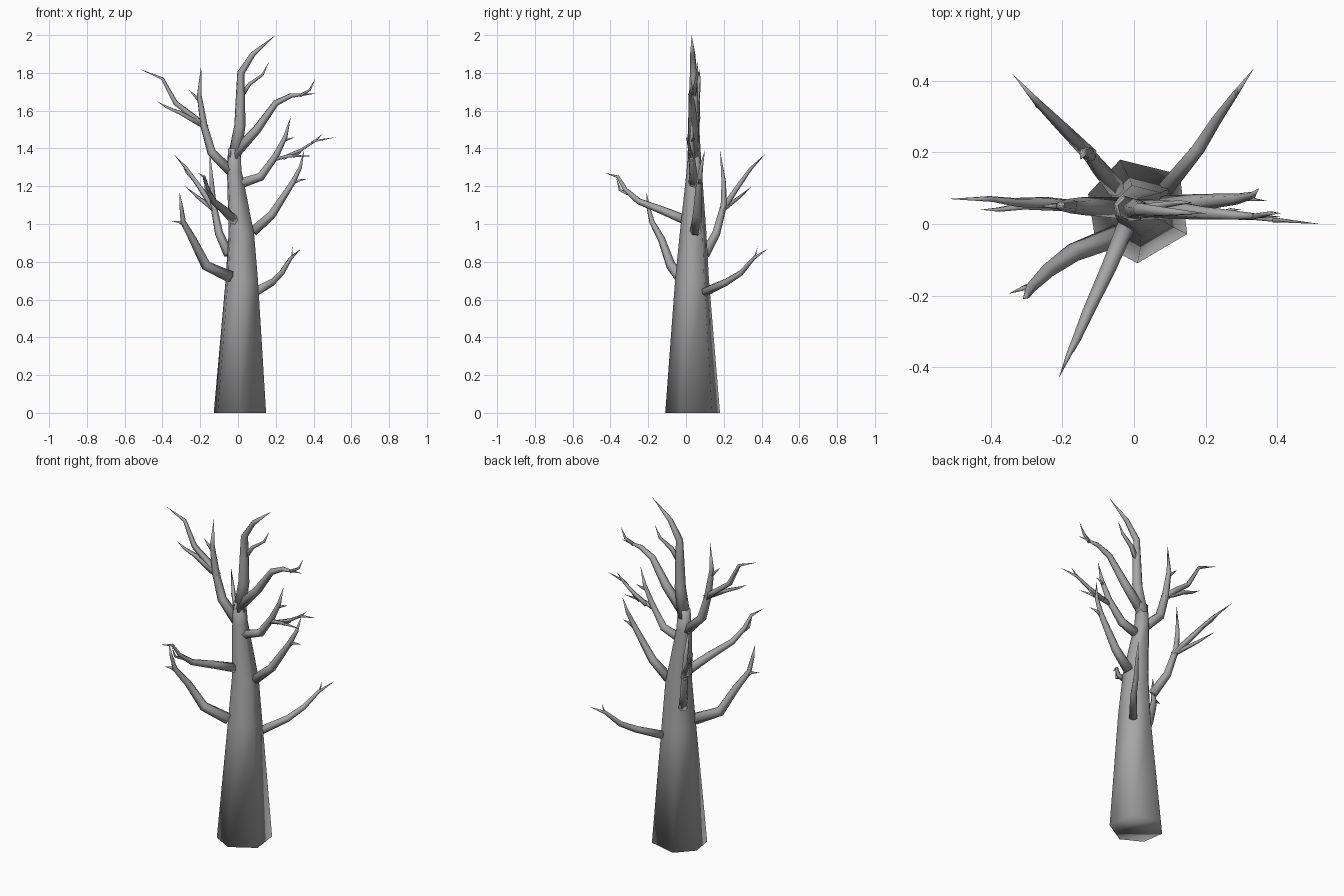
import bpy
import bmesh
from math import cos, sin, radians
from mathutils import Vector

cube = bpy.data.objects.get("Cube")
if cube:
    bpy.data.objects.remove(cube, do_unlink=True)

bark = bpy.data.materials.new("grey bark")
bark.use_nodes = True
bark_colour = (0.38, 0.38, 0.38, 1)
bark.diffuse_color = bark_colour
bark.node_tree.nodes["Principled BSDF"].inputs["Base Color"].default_value = bark_colour

UNIT = 0.01  # coordinates below are in hundredths


def bridge(bm, lower, upper):
    """Join two rings with quads, or a ring to a single tip vertex."""
    count = len(lower)
    for i in range(count):
        j = (i + 1) % count
        if len(upper) == 1:
            bm.faces.new((lower[i], lower[j], upper[0]))
        else:
            bm.faces.new((lower[i], lower[j], upper[j], upper[i]))


def finish(bm, name):
    """Turn the bmesh into a smooth shaded bark object."""
    bmesh.ops.recalc_face_normals(bm, faces=bm.faces[:])
    for face in bm.faces:
        face.smooth = True
    mesh = bpy.data.meshes.new(name)
    bm.to_mesh(mesh)
    bm.free()
    mesh.materials.append(bark)
    obj = bpy.data.objects.new(name, mesh)
    bpy.context.scene.collection.objects.link(obj)
    return obj


def add_limb(bm, path, radius, sides):
    """Add a bent tube that tapers along its length to a pointed tip."""
    points = [Vector(p) * UNIT for p in path]
    lengths = [0.0]
    for a, b in zip(points, points[1:]):
        lengths.append(lengths[-1] + (b - a).length)
    direction = (points[1] - points[0]).normalized()
    side = direction.orthogonal().normalized()
    previous = None
    for i, point in enumerate(points[:-1]):
        # Carry the ring's frame along the path without twisting
        ahead = (points[i + 1] - point).normalized()
        behind = (point - points[i - 1]).normalized() if i else ahead
        tangent = (ahead + behind).normalized()
        side = (side - tangent * side.dot(tangent)).normalized()
        other = tangent.cross(side)
        size = radius * UNIT * (1 - lengths[i] / lengths[-1]) ** 0.6
        ring = []
        for k in range(sides):
            angle = radians(360 * k / sides)
            offset = side * cos(angle) + other * sin(angle)
            ring.append(bm.verts.new(point + offset * size))
        if previous:
            bridge(bm, previous, ring)
        else:
            bm.faces.new(ring[::-1])
        previous = ring
    bridge(bm, previous, [bm.verts.new(points[-1])])


def make_branch(name, radius, path, twigs=()):
    """One main limb and its thinner offshoots, as a single object."""
    bm = bmesh.new()
    add_limb(bm, path, radius, sides=6)
    for twig_radius, twig in twigs:
        add_limb(bm, twig, twig_radius, sides=4)
    return finish(bm, name)


# Trunk: an uneven six sided column, leaning slightly as it narrows
corner_angles = (-145, -92, -27, 41, 111, 163)
trunk_rings = ((1.5, 4, 0, 15), (2.3, 3.5, 70, 9.3), (2, 4, 95, 7.3),
               (-1.8, 4.5, 128, 4.2), (-2, 4.5, 140, 3.4))
bm = bmesh.new()
previous = None
for x, y, z, radius in trunk_rings:
    ring = []
    for angle in map(radians, corner_angles):
        corner = Vector((x + radius * cos(angle), y + radius * sin(angle), z))
        ring.append(bm.verts.new(corner * UNIT))
    if previous:
        bridge(bm, previous, ring)
    else:
        bm.faces.new(ring[::-1])
    previous = ring
bm.faces.new(previous)
finish(bm, "trunk")

# Crown
make_branch(
    "top_leader", 3.6,
    [(-2, 4.5, 135), (1, 4, 152), (1.3, 4, 168), (1.5, 4, 180), (8, 3.5, 190), (20, 3, 200)],
    [(1.6, [(1.5, 4, 167), (6, 5, 174), (13, 6, 179), (16.5, 6, 186)])])

make_branch(
    "upper_left_branch", 3.2,
    [(-2, 4, 137), (10, 4, 150), (20, 3, 164), (28, 2.5, 168), (41, 2, 169)],
    [(1.1, [(33, 2, 168), (38, 3, 171), (41, 3, 177)])])

make_branch(
    "upper_right_branch", 3,
    [(-4, 4.5, 128), (-14, 5, 138), (-18, 5, 152), (-20.5, 5, 168), (-19.5, 5, 184)],
    [(1.2, [(-20, 5, 165), (-23, 5, 168), (-26, 5, 171)]),
     (2.2, [(-17, 5, 151), (-24, 6, 157), (-33, 6, 164), (-40, 7, 177), (-52, 7, 182)]),
     (1.9, [(-20, 5, 153), (-31, 5, 159), (-38, 4, 162), (-43, 4, 165)])])

# Middle of the trunk
make_branch(
    "middle_left_branch", 2.8,
    [(0, 4, 121), (12, 4, 125), (20, 3, 136), (25, 3, 146), (28, 3, 157)],
    [(1.5, [(18, 3, 134), (27, 2, 136), (40, 1, 136)]),
     (1, [(29, 2, 135.5), (33, 2, 138), (35, 2, 141)]),
     (1.4, [(24, 3, 135), (33, 2, 139), (41, 1, 144), (52, 0, 146)]),
     (0.8, [(39, 1, 143), (42, 1, 145), (45, 1, 148)]),
     (0.9, [(24, 3, 144), (27, 4, 145), (30, 4, 146)])])

make_branch(
    "lower_left_branch", 2.9,
    [(8, 5, 96), (18, 6, 105), (29, 7, 122), (33, 8, 130), (35, 10, 139)],
    [(1.2, [(28, 7, 121), (32, 7, 123), (37, 6.5, 124)])])

make_branch(
    "front_branch", 2.6,
    [(-2, 0, 102), (-7, -12, 107), (-13, -25, 112), (-16, -32, 118), (-18, -36, 125), (-21, -43, 127)],
    [(1, [(-15, -31, 116), (-17, -35, 118), (-18, -37, 125)])])

# Low limbs
make_branch(
    "front_right_branch", 3.2,
    [(-4, -3, 72), (-17, -8, 78), (-24, -13, 92), (-29, -18, 101), (-30, -20, 109), (-31, -21, 117)],
    [(1.2, [(-28, -17, 99), (-31, -18, 101), (-35, -19.5, 101.5)])])

make_branch(
    "back_right_branch", 2.6,
    [(-5, 10, 84), (-10, 16, 95), (-13, 20, 110), (-14, 20, 122), (-15, 18, 139)],
    [(2.1, [(-12, 19, 107), (-20, 27, 119), (-27, 34, 129), (-34, 42, 137)]),
     (1.4, [(-13, 20, 108), (-21, 28, 114), (-28, 35, 120)]),
     (1, [(-23, 30, 123), (-27, 33, 127), (-29, 36, 130)])])

make_branch(
    "back_left_branch", 2.5,
    [(9, 10, 64), (18, 21, 69), (23, 29, 74), (28, 36, 82), (33.5, 43.5, 87)],
    [(0.9, [(26, 33, 79), (28.5, 36.5, 83), (29, 38, 88)])])
